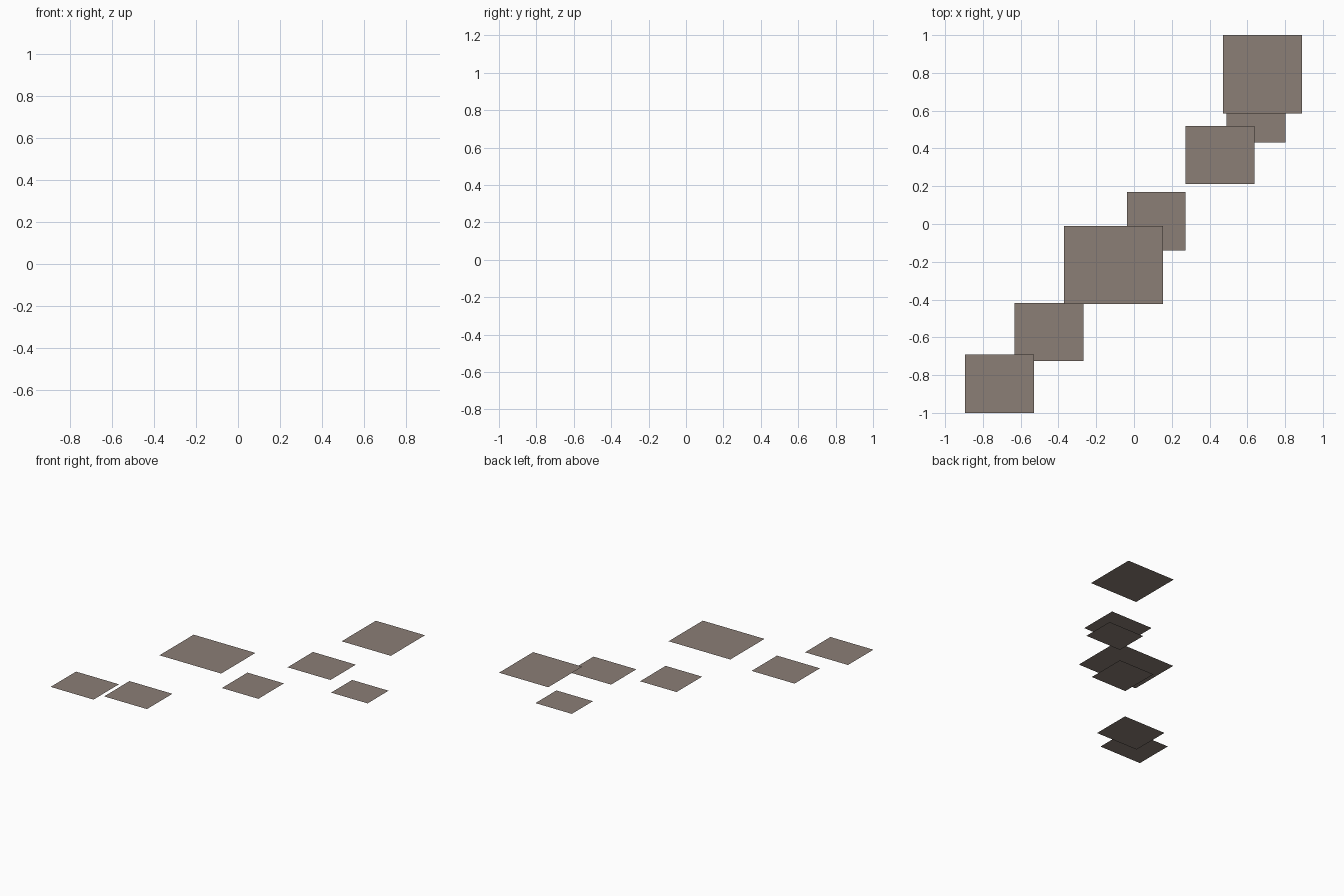
import bpy

cube = bpy.data.objects.get("Cube")
if cube:
    bpy.data.objects.remove(cube, do_unlink=True)

# One flat warm grey for every panel
mat = bpy.data.materials.new("warm_grey")
mat.use_nodes = True
colour = (0.26, 0.21, 0.18, 1.0)
mat.diffuse_color = colour
shader = mat.node_tree.nodes["Principled BSDF"]
shader.inputs["Base Color"].default_value = colour
shader.inputs["Roughness"].default_value = 0.9


def panel(name, centre, width, depth):
    """Add a flat horizontal rectangle facing up."""
    bpy.ops.mesh.primitive_plane_add(size=1, location=centre)
    obj = bpy.context.object
    obj.name = name
    obj.scale = (width, depth, 1)
    bpy.ops.object.transform_apply(location=False, rotation=False, scale=True)
    obj.data.materials.append(mat)


# Floating panels, stepping diagonally from front right to back left
medium = (0.365, 0.308)
panel("front_panel", (-0.711, -0.846, 0.22), *medium)
panel("front_low_panel", (-0.449, -0.571, 0.112), *medium)
panel("large_top_panel", (-0.108, -0.217, 0.383), 0.525, 0.415)
panel("middle_low_panel", (0.117, 0.014, 0.112), 0.31, 0.31)
panel("middle_panel", (0.456, 0.366, 0.22), *medium)
panel("ground_panel", (0.646, 0.558, 0.0), 0.31, 0.255)
panel("back_high_panel", (0.681, 0.793, 0.33), 0.418, 0.414)
